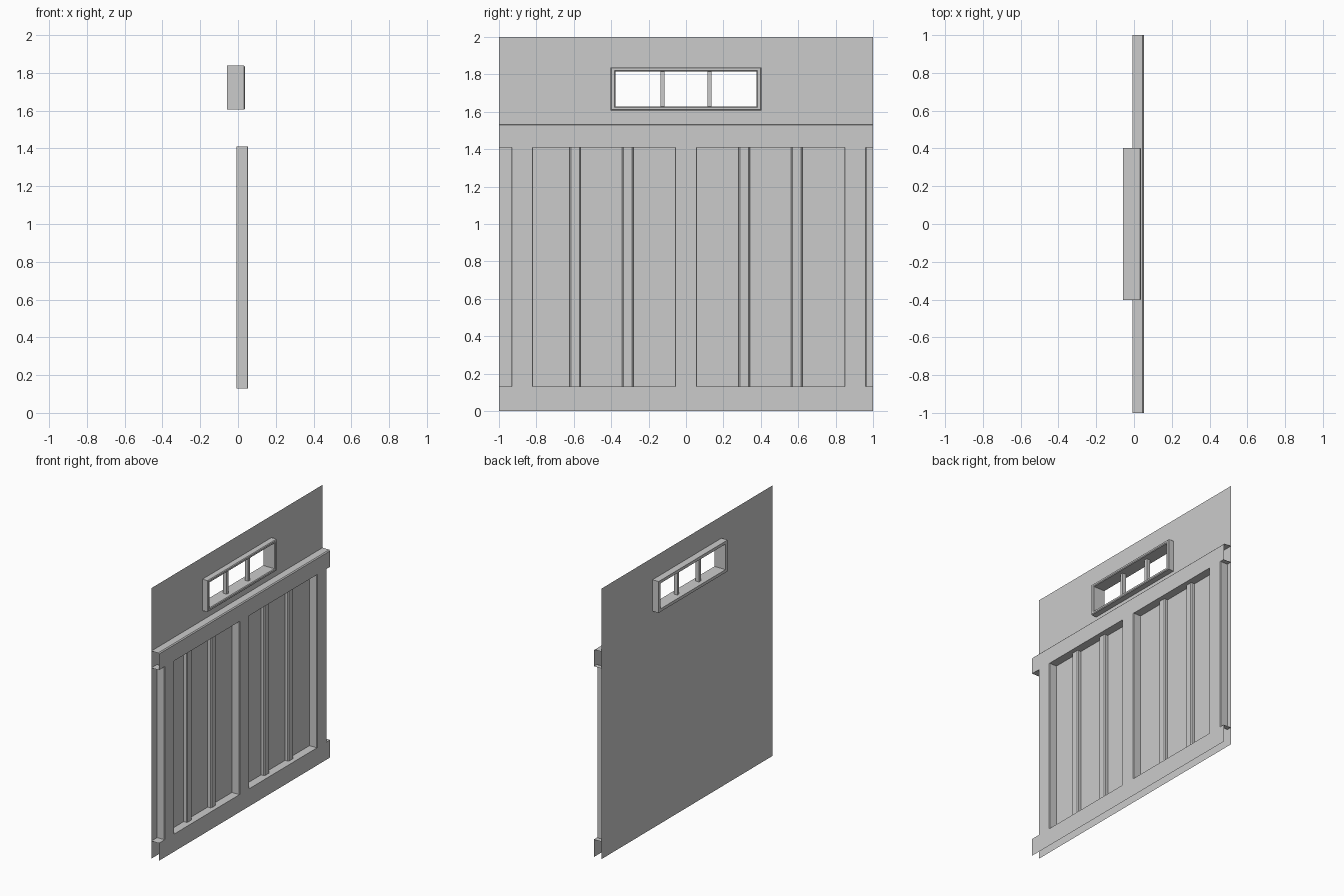
import bpy

if "Cube" in bpy.data.objects:
    bpy.data.objects.remove(bpy.data.objects["Cube"])

BACK, FRONT = -0.008, 0.053      # wall sheet and face of the raised framing
BEV = 0.007
Z0, Z1, ZTOP = 0.13, 1.41, 1.535  # panel bottom, panel top, rail top


def make(name, verts, faces):
    me = bpy.data.meshes.new(name)
    me.from_pydata(verts, [], faces)
    ob = bpy.data.objects.new(name, me)
    bpy.context.collection.objects.link(ob)
    return ob


def sweep(name, a, b):
    """Open strip joining two matching point rows."""
    n = len(a)
    return make(name, a + b, [(i, n + i, n + i + 1, i + 1) for i in range(n - 1)])


def along_y(name, prof, y0, y1):
    return sweep(name, [(x, y1, z) for x, z in prof], [(x, y0, z) for x, z in prof])


def upright(name, y0, y1, front, z0, z1, bev=BEV, back=BACK):
    prof = [(back, y0), (front - bev, y0), (front, y0 + bev),
            (front, y1 - bev), (front - bev, y1), (back, y1)]
    return sweep(name, [(x, y, z1) for x, y in prof], [(x, y, z0) for x, y in prof])


def ring(y, za, zb, x):
    return [(x, -y, za), (x, y, za), (x, y, zb), (x, -y, zb)]


def loops(name, rings, closed):
    """Bridge rectangular rings one after another."""
    verts = [v for r in rings for v in r]
    n = len(rings)
    faces = []
    for r in range(n if closed else n - 1):
        s = (r + 1) % n
        for i in range(4):
            j = (i + 1) % 4
            faces.append((r * 4 + i, r * 4 + j, s * 4 + j, s * 4 + i))
    return make(name, verts, faces)


# Thin wall sheet with the window hole
loops("wall_sheet", [ring(1, 0, 2, BACK), ring(0.39, 1.615, 1.83, BACK)], False)

# Rails, open at the ends
along_y("top_rail", [(FRONT, Z1), (FRONT, ZTOP - BEV), (FRONT - BEV, ZTOP), (BACK, ZTOP)], -1, 1)
along_y("bottom_rail", [(FRONT, 0), (FRONT, Z0)], -1, 1)

# Stiles
stiles = [(-0.933, -0.818), (-0.059, 0.059), (0.847, 0.965)]
for y0, y1 in stiles:
    upright("stile", y0, y1, FRONT, Z0, Z1, 0.004)

# Ledges closing the top and bottom of each recess
edges = [-1] + [y for s in stiles for y in s] + [1]
for y0, y1 in zip(edges[::2], edges[1::2]):
    along_y("upper_ledge", [(BACK, Z1), (FRONT, Z1)], y0, y1)
    along_y("lower_ledge", [(FRONT, Z0), (BACK, Z0)], y0, y1)

# Shallow battens inside the panels
for y in (-0.593, -0.312, 0.312, 0.592):
    upright("batten", y - 0.03, y + 0.03, 0.02, Z0, Z1)

# Window frame, front edges bevelled
WB, WF, B = -0.058, 0.037, 0.005
loops("window_frame", [
    ring(0.403, 1.606, 1.838, WB), ring(0.403, 1.606, 1.838, WF - B),
    ring(0.403 - B, 1.606 + B, 1.838 - B, WF), ring(0.378 + B, 1.628 - B, 1.816 + B, WF),
    ring(0.378, 1.628, 1.816, WF - B), ring(0.378, 1.628, 1.816, WB)], True)

# Window bars
for y in (-0.126, 0.126):
    bar = loops("window_bar", [
        [(x, y + dy, z) for x, dy in ((-0.025, -0.011), (0.003, -0.011), (0.003, 0.011), (-0.025, 0.011))]
        for z in (1.628, 1.816)], False)
